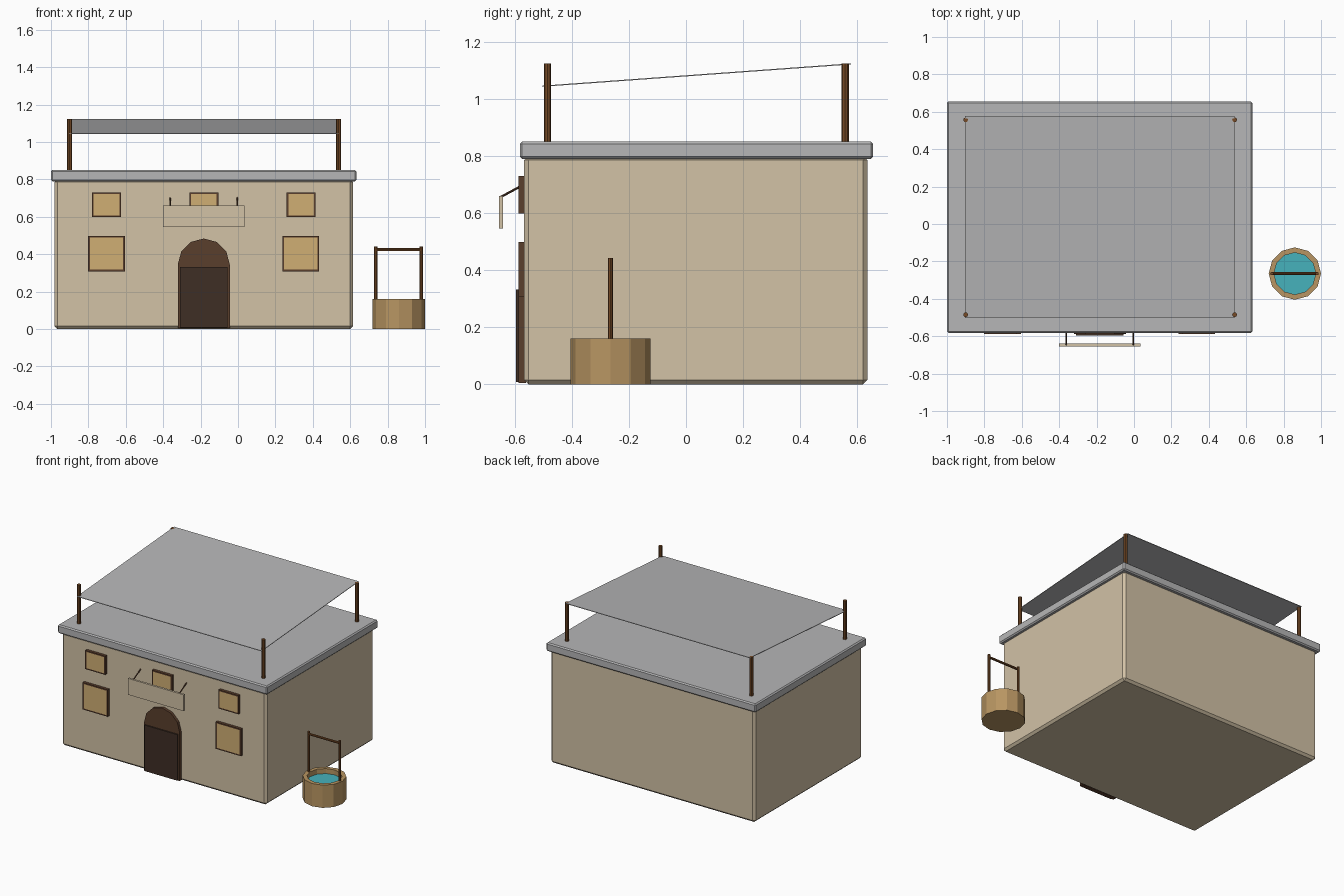
import bpy, bmesh, math
from mathutils import Vector

if "Cube" in bpy.data.objects:
    bpy.data.objects.remove(bpy.data.objects["Cube"], do_unlink=True)


def material(name, rgb):
    lin = [((c / 255 + 0.055) / 1.055) ** 2.4 for c in rgb] + [1]
    m = bpy.data.materials.new(name)
    m.use_nodes = True
    m.diffuse_color = lin
    m.node_tree.nodes["Principled BSDF"].inputs["Base Color"].default_value = lin
    return m


PLASTER = material("sand plaster", (210, 194, 166))
STONE = material("grey roof", (182, 182, 183))
WOOD = material("post wood", (118, 74, 38))
TRIM = material("dark trim wood", (90, 62, 44))
DOOR = material("door wood", (62, 46, 37))
PANE = material("warm pane", (208, 175, 116))
WELL = material("well wood", (184, 149, 98))
WATER = material("water", (70, 178, 188))


def finish(name, bm, *mats):
    bmesh.ops.recalc_face_normals(bm, faces=bm.faces)
    mesh = bpy.data.meshes.new(name)
    bm.to_mesh(mesh)
    bm.free()
    for m in mats:
        mesh.materials.append(m)
    ob = bpy.data.objects.new(name, mesh)
    bpy.context.collection.objects.link(ob)
    return ob


def box_mesh(lo, hi):
    lo, hi = Vector(lo), Vector(hi)
    bm = bmesh.new()
    bmesh.ops.create_cube(bm, size=1)
    for v in bm.verts:
        v.co = (lo + hi) / 2 + v.co * (hi - lo)
    return bm


def box(name, lo, hi, mat, bevel=0):
    ob = finish(name, box_mesh(lo, hi), mat)
    if bevel:
        mod = ob.modifiers.new("edge", "BEVEL")
        mod.width, mod.segments = bevel, 1
    return ob


def rod(name, a, b, radius, mat, sides=8):
    a, b = Vector(a), Vector(b)
    bm = bmesh.new()
    bmesh.ops.create_cone(bm, cap_ends=True, segments=sides, radius1=radius,
                          radius2=radius, depth=(b - a).length)
    ob = finish(name, bm, mat)
    ob.location = (a + b) / 2
    ob.rotation_euler = (b - a).to_track_quat("Z", "Y").to_euler()
    return ob


def prism(name, points, y0, y1, mat):
    """Extrude an x-z outline along y."""
    bm = bmesh.new()
    face = bm.faces.new([bm.verts.new((x, y0, z)) for x, z in points])
    new = bmesh.ops.extrude_face_region(bm, geom=[face])["geom"]
    for v in new:
        if isinstance(v, bmesh.types.BMVert):
            v.co.y = y1
    return finish(name, bm, mat)


def window(name, x, z0, z1, width):
    """Dark frame with a pane inset in its front face."""
    bm = box_mesh((x - width / 2, -0.587, z0), (x + width / 2, -0.56, z1))
    front = min(bm.faces, key=lambda f: f.calc_center_median().y)
    bmesh.ops.inset_region(bm, faces=[front], thickness=0.013)
    front.material_index = 1
    return finish(name, bm, TRIM, PANE)


# Building
box("walls", (-0.98, -0.567, 0), (0.615, 0.635, 0.80), PLASTER, 0.015)
box("roof_slab", (-1, -0.582, 0.79), (0.633, 0.655, 0.85), STONE, 0.008)

# Awning on four posts, sloping down to the front
for side, x in (("right", -0.9), ("left", 0.538)):
    for end, y in (("front", -0.485), ("back", 0.557)):
        rod(f"awning_post_{end}_{side}", (x, y, 0.845), (x, y, 1.123), 0.013, WOOD)
awning = box("awning", (-0.903, -0.503, 1.042), (0.536, 0.577, 1.046), STONE)
for v in awning.data.vertices:
    if v.co.y > 0:
        v.co.z += 0.078

# Windows
for name, x in (("right", -0.703), ("middle", -0.183), ("left", 0.337)):
    window("upper_window_" + name, x, 0.598, 0.73, 0.155)
for name, x in (("right", -0.703), ("left", 0.335)):
    window("lower_window_" + name, x, 0.308, 0.498, 0.196)

# Arched doorway and door
cx, r, spring = -0.183, 0.139, 0.345
arch = [(cx + r * math.cos(i * math.pi / 6), spring + r * math.sin(i * math.pi / 6))
        for i in range(7)]
prism("door_arch", [(cx + r, 0.005)] + arch + [(cx - r, 0.005)], -0.587, -0.56, TRIM)
box("door", (cx - 0.128, -0.596, 0.008), (cx + 0.128, -0.58, 0.332), DOOR)

# Hanging sign board
box("sign_board", (-0.4, -0.655, 0.545), (0.035, -0.64, 0.66), PLASTER)
for side, x in (("right", -0.363), ("left", -0.004)):
    rod("sign_rod_" + side, (x, -0.56, 0.704), (x, -0.647, 0.657), 0.004, TRIM)

# Well: open twelve-sided tub, water and crossbar
wx, wy = 0.86, -0.265
bm = bmesh.new()
bmesh.ops.create_cone(bm, cap_ends=True, segments=12, radius1=0.14, radius2=0.14, depth=0.16)
bmesh.ops.translate(bm, verts=bm.verts, vec=(wx, wy, 0.08))
top = max(bm.faces, key=lambda f: f.calc_center_median().z)
bmesh.ops.inset_region(bm, faces=[top], thickness=0.028)
inner = bmesh.ops.extrude_discrete_faces(bm, faces=[top])["faces"][0]
for v in inner.verts:
    v.co.z = 0.125
inner.material_index = 1
finish("well_tub", bm, WELL, WATER)
for side, x in (("right", wx - 0.123), ("left", wx + 0.119)):
    rod("well_post_" + side, (x, wy, 0.14), (x, wy, 0.442), 0.009, WOOD)
rod("well_crossbar", (wx - 0.123, wy, 0.424), (wx + 0.119, wy, 0.424), 0.008, WOOD)
